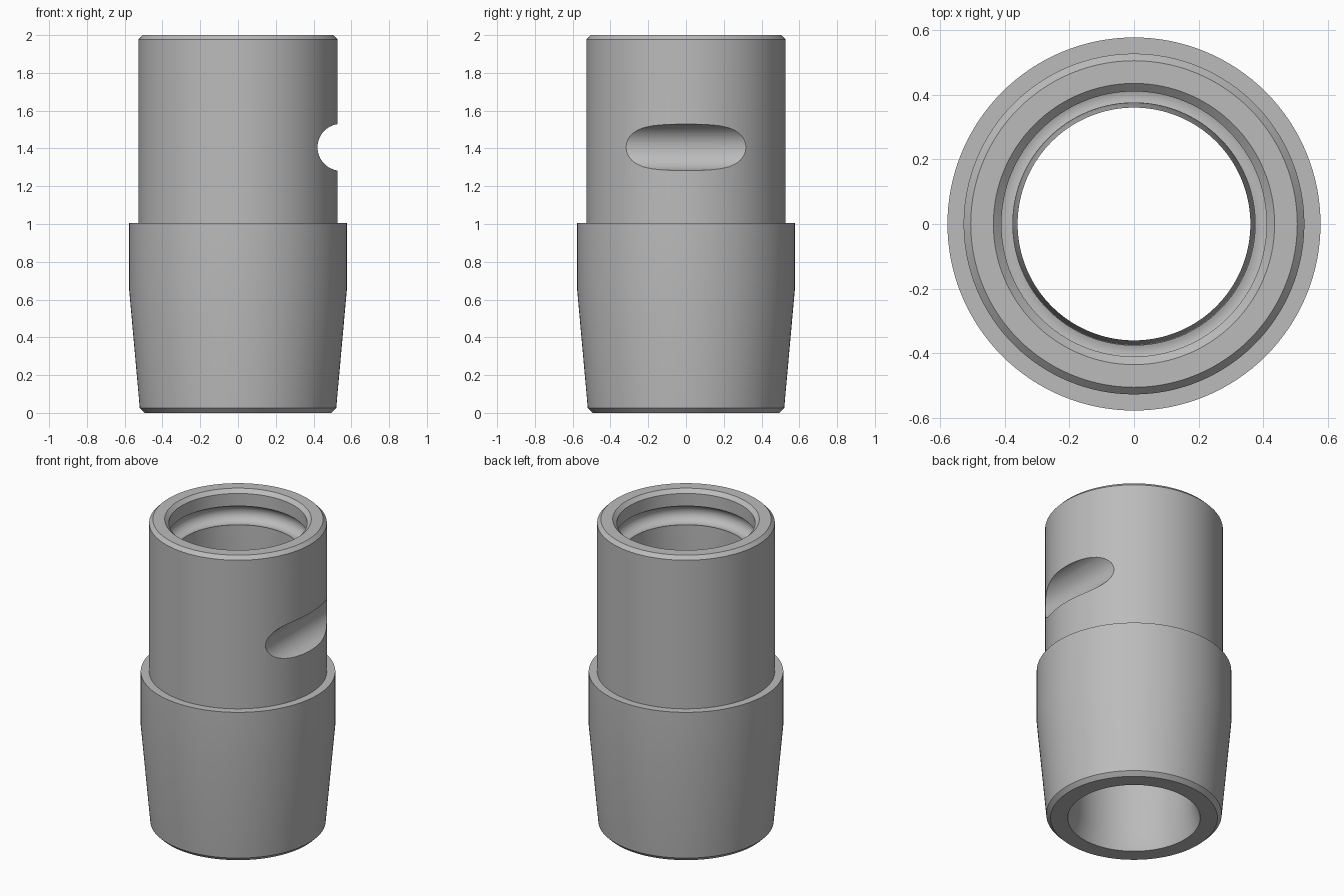
import bpy, bmesh, math
from mathutils import Matrix

cube = bpy.data.objects.get("Cube")
if cube:
    bpy.data.objects.remove(cube, do_unlink=True)

SEGMENTS = 128

grey = bpy.data.materials.new("plain grey")
grey.use_nodes = True
colour = (0.5, 0.5, 0.5, 1)
grey.diffuse_color = colour
grey.node_tree.nodes["Principled BSDF"].inputs["Base Color"].default_value = colour


def add_object(name, bm):
    bmesh.ops.recalc_face_normals(bm, faces=bm.faces)
    mesh = bpy.data.meshes.new(name)
    bm.to_mesh(mesh)
    bm.free()
    mesh.materials.append(grey)
    obj = bpy.data.objects.new(name, mesh)
    bpy.context.collection.objects.link(obj)
    return obj


def lathe(name, profile):
    """Turn a closed (radius, height) profile about the z axis."""
    bm = bmesh.new()
    rings = []
    for i in range(SEGMENTS):
        a = math.tau * i / SEGMENTS
        rings.append([bm.verts.new((r * math.cos(a), r * math.sin(a), z)) for r, z in profile])
    n = len(profile)
    for i in range(SEGMENTS):
        here, there = rings[i], rings[(i + 1) % SEGMENTS]
        for j in range(n):
            k = (j + 1) % n
            bm.faces.new((here[j], there[j], there[k], here[k]))
    return add_object(name, bm)


def arc(r, z, radius, start, end, steps):
    angles = [math.radians(start + (end - start) * i / steps) for i in range(steps + 1)]
    return [(r + radius * math.cos(a), z + radius * math.sin(a)) for a in angles]


# Outer wall: chamfered foot, tapered skirt, shoulder, neck, chamfered rim
outer = [(0.495, 0), (0.52, 0.025), (0.577, 0.66), (0.577, 1.005),
         (0.527, 1.005), (0.527, 1.977), (0.505, 2)]
# Bore: chamfered mouth, round seal groove, slow taper, flared lower end
mouth = [(0.435, 2), (0.41, 1.977)]
seal_groove = arc(0.394, 1.841, 0.056, 73, -110, 20)
lower_end = [(0.36, 0.117), (0.393, 0)]
sleeve = lathe("sleeve", outer + mouth + seal_groove + lower_end)

# Round cross slot cut into the left side of the neck
bm = bmesh.new()
bmesh.ops.create_cone(bm, cap_ends=True, segments=64, radius1=0.124, radius2=0.124, depth=1.4,
                      matrix=Matrix.Translation((0.545, 0, 1.406)) @ Matrix.Rotation(math.pi / 2, 4, "X"))
cutter = add_object("slot_cutter", bm)
cutter.hide_render = True
cutter.hide_viewport = False

bpy.ops.object.select_all(action="DESELECT")
bpy.context.view_layer.objects.active = sleeve
sleeve.select_set(True)
cut = sleeve.modifiers.new("cross slot", "BOOLEAN")
cut.operation = "DIFFERENCE"
cut.solver = "EXACT"
cut.object = cutter
bpy.ops.object.modifier_apply(modifier=cut.name)
bpy.data.objects.remove(cutter, do_unlink=True)

bpy.ops.object.shade_smooth_by_angle(angle=math.radians(25))
